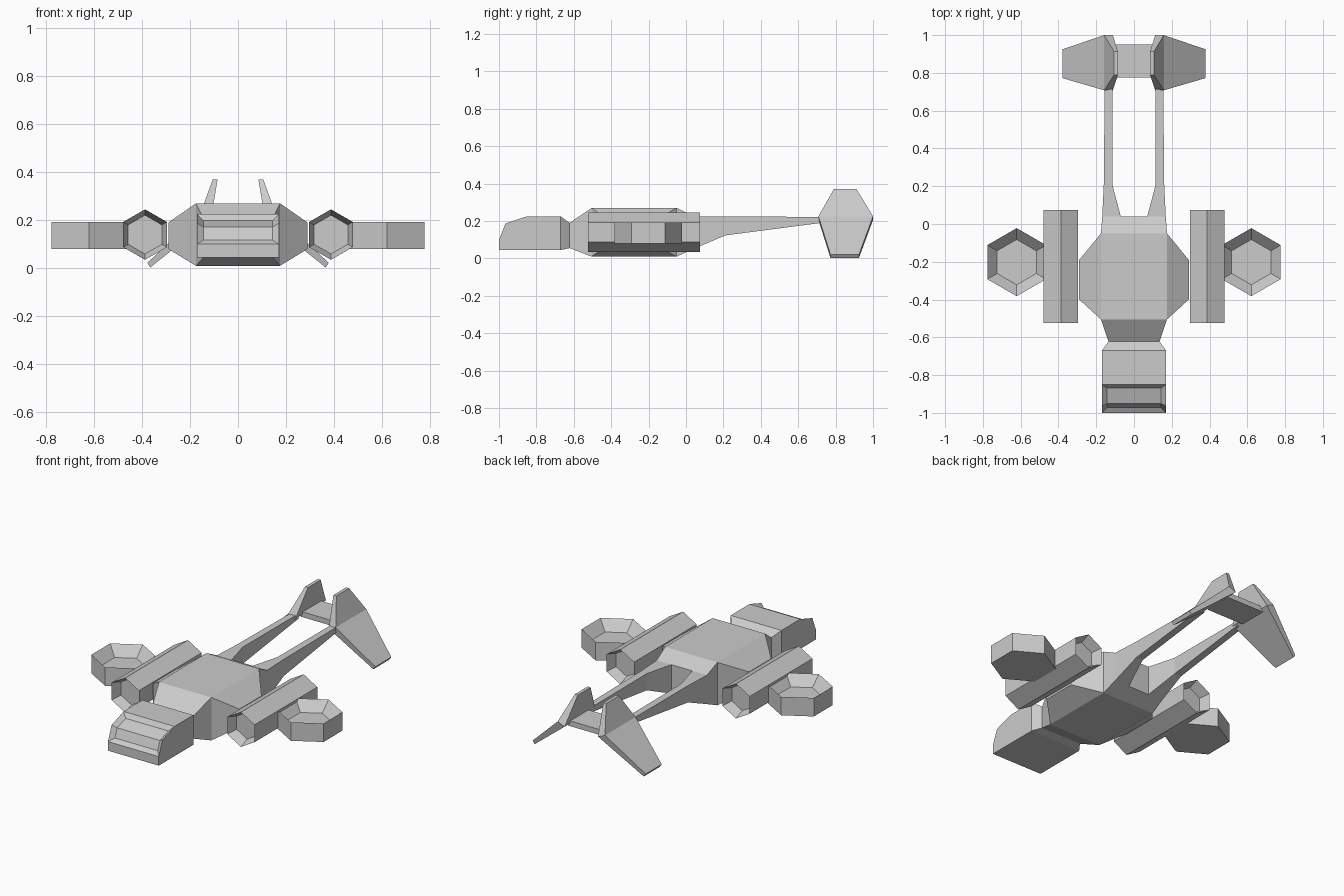
import bpy
import bmesh
from math import sin, cos, pi

if "Cube" in bpy.data.objects:
    bpy.data.objects.remove(bpy.data.objects["Cube"], do_unlink=True)

# Single hull colour
grey = bpy.data.materials.new("hull_grey")
grey.use_nodes = True
colour = (0.6, 0.6, 0.6, 1)
grey.diffuse_color = colour
grey.node_tree.nodes["Principled BSDF"].inputs["Base Color"].default_value = colour


def loft(name, rings, inset=None):
    """Skin a list of point rings; inset = (normal test, thickness, depth)."""
    bm = bmesh.new()
    loops = [[bm.verts.new(p) for p in ring] for ring in rings]
    n = len(loops[0])
    for a, b in zip(loops, loops[1:]):
        for i in range(n):
            j = (i + 1) % n
            bm.faces.new((a[i], a[j], b[j], b[i]))
    bm.faces.new(loops[0])
    bm.faces.new(loops[-1])
    bmesh.ops.recalc_face_normals(bm, faces=bm.faces)
    bm.normal_update()
    if inset:
        test, thickness, depth = inset
        bmesh.ops.inset_region(bm, faces=[f for f in bm.faces if test(f)],
                               thickness=thickness, depth=-depth,
                               use_even_offset=True, use_boundary=True)
    mesh = bpy.data.meshes.new(name)
    bm.to_mesh(mesh)
    bm.free()
    mesh.materials.append(grey)
    obj = bpy.data.objects.new(name, mesh)
    bpy.context.collection.objects.link(obj)
    return obj


def section_y(y, x0, x1, z0, z1):
    return [(x0, y, z0), (x1, y, z0), (x1, y, z1), (x0, y, z1)]


def section_x(x, y0, y1, z0, z1):
    return [(x, y0, z0), (x, y1, z0), (x, y1, z1), (x, y0, z1)]


def hexagon(radius):
    return [(radius * sin(i * pi / 3), radius * cos(i * pi / 3)) for i in range(6)]


# Main body: wide block tapering to narrow flanks
loft("body", [section_x(-0.29, -0.40, -0.19, 0.08, 0.19),
              section_x(-0.175, -0.505, -0.05, 0.01, 0.27),
              section_x(0.175, -0.505, -0.05, 0.01, 0.27),
              section_x(0.29, -0.40, -0.19, 0.08, 0.19)])

# Pinched neck and sloping rear of the body
loft("neck", [section_y(-0.67, -0.17, 0.17, 0.045, 0.225),
              section_y(-0.622, -0.135, 0.135, 0.055, 0.19),
              section_y(-0.505, -0.175, 0.175, 0.01, 0.27)])
loft("body_rear", [section_y(-0.05, -0.175, 0.175, 0.01, 0.27),
                   section_y(0.04, -0.168, 0.168, 0.05, 0.225)])

# Cockpit with a recessed wraparound windscreen
nose = [(-0.67, 0.045), (-1, 0.045), (-1, 0.1), (-0.965, 0.187),
        (-0.85, 0.225), (-0.67, 0.225)]
loft("cockpit", [[(x, y, z) for y, z in nose] for x in (-0.17, 0.17)],
     (lambda f: f.normal.z > 0.1 and f.normal.y < -0.1, 0.027, 0.02))

# Bar joining the tail fins
loft("tail_bar", [section_x(x, 0.775, 0.95, 0.19, 0.222) for x in (-0.125, 0.125)])

for side, s in (("left", 1), ("right", -1)):
    # Tail boom
    loft(side + "_boom", [section_y(0.04, s * 0.07, s * 0.168, 0.05, 0.225),
                          section_y(0.21, s * 0.115, s * 0.16, 0.123, 0.224),
                          section_y(0.74, s * 0.115, s * 0.155, 0.192, 0.222)])

    # Bent tail fin: upper tip, root, lower tip
    fin = [(0.085, 0.37, 0.105, 0.37, 0.79, 0.912),
           (0.112, 0.205, 0.158, 0.225, 0.708, 1.0),
           (0.365, 0.003, 0.378, 0.022, 0.772, 0.925)]
    loft(side + "_tail_fin", [[(s * xi, y0, zi), (s * xo, y0, zo),
                               (s * xo, y1, zo), (s * xi, y1, zi)]
                              for xi, zi, xo, zo, y0, y1 in fin])

    # Six-sided engine, recessed at both ends
    loft(side + "_engine", [[(s * 0.387 + u, y, 0.14 + v) for u, v in hexagon(0.105)]
                            for y in (-0.525, 0.075)],
         (lambda f: abs(f.normal.y) > 0.9, 0.021, 0.06))

    # Six-sided lift pod, recessed on top
    loft(side + "_lift_pod", [[(s * 0.621 + u, -0.202 + v, z) for u, v in hexagon(0.18)]
                              for z in (0.08, 0.192)],
         (lambda f: f.normal.z > 0.9, 0.052, 0.06))
